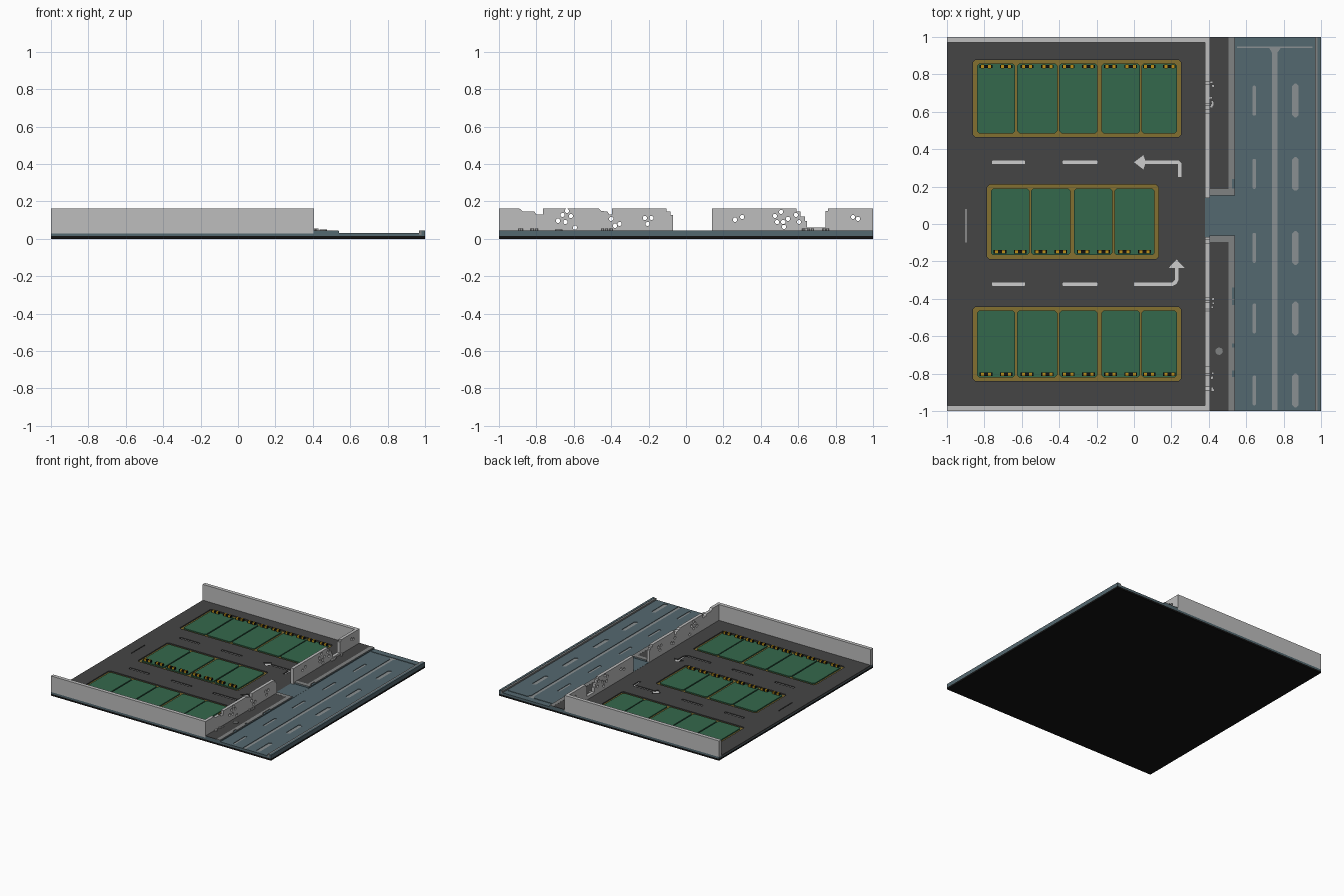
import bpy, bmesh, math, random
from mathutils import Vector

if "Cube" in bpy.data.objects:
    bpy.data.objects.remove(bpy.data.objects["Cube"], do_unlink=True)
random.seed(4)


def material(name, rgb):
    lin = [((c / 255 + 0.055) / 1.055) ** 2.4 if c > 10 else c / 255 / 12.92 for c in rgb]
    m = bpy.data.materials.new(name)
    m.use_nodes = True
    m.diffuse_color = (*lin, 1)
    bsdf = next(n for n in m.node_tree.nodes if n.type == 'BSDF_PRINCIPLED')
    bsdf.inputs["Base Color"].default_value = (*lin, 1)
    return m


BLACK = material("black", (18, 18, 18))
SLATE = material("slate road", (84, 104, 112))
ASPHALT = material("dark asphalt", (69, 69, 69))
GREEN = material("bay green", (52, 104, 76))
OCHRE = material("ochre line", (132, 112, 48))
YELLOW = material("stop yellow", (190, 145, 25))
CONCRETE = material("light concrete", (190, 190, 190))
KERB = material("kerb grey", (128, 130, 130))
WHITE = material("white paint", (205, 205, 205))
MARK = material("road mark grey", (138, 144, 146))


def add_prism(bm, pts, a, b, axis='z'):
    """Extrude an outline from a to b along an axis."""
    def place(p, t):
        return Vector((p[0], p[1], t)) if axis == 'z' else Vector((t, p[0], p[1]))
    lo = [bm.verts.new(place(p, a)) for p in pts]
    hi = [bm.verts.new(place(p, b)) for p in pts]
    n = len(pts)
    faces = [bm.faces.new(lo[::-1]), bm.faces.new(hi)]
    faces += [bm.faces.new((lo[i], lo[(i + 1) % n], hi[(i + 1) % n], hi[i])) for i in range(n)]
    bmesh.ops.recalc_face_normals(bm, faces=faces)
    return faces


def prisms(name, outlines, a, b, mat, axis='z'):
    bm = bmesh.new()
    for pts in outlines:
        add_prism(bm, pts, a, b, axis)
    mesh = bpy.data.meshes.new(name)
    bm.to_mesh(mesh)
    bm.free()
    if mat:
        mesh.materials.append(mat)
    ob = bpy.data.objects.new(name, mesh)
    bpy.context.collection.objects.link(ob)
    return ob


def rect(x0, x1, y0, y1, c=0):
    """Rectangle outline, with optional cut corners."""
    if not c:
        return [(x0, y0), (x1, y0), (x1, y1), (x0, y1)]
    return [(x0 + c, y0), (x1 - c, y0), (x1, y0 + c), (x1, y1 - c),
            (x1 - c, y1), (x0 + c, y1), (x0, y1 - c), (x0, y0 + c)]


def box(name, x0, x1, y0, y1, z0, z1, mat):
    return prisms(name, [rect(x0, x1, y0, y1)], z0, z1, mat)


def carve(target, outlines, a, b, axis='z'):
    """Cut outlines out of a part."""
    cutter = prisms("cutter", outlines, a, b, None, axis)
    cutter.hide_render = True
    mod = target.modifiers.new("carve", 'BOOLEAN')
    mod.operation, mod.solver, mod.object = 'DIFFERENCE', 'EXACT', cutter
    mod.use_self = True
    bpy.context.view_layer.objects.active = target
    bpy.ops.object.modifier_apply(modifier=mod.name)
    bpy.data.objects.remove(cutter, do_unlink=True)


FLOOR, TOP, PAVE, WALL = 0.022, 0.032, 0.046, 0.162

# Base layers
box("base_plate", -1, 1, -1, 1, 0, 0.015, BLACK)
box("sub_base", -1, 1, -1, 1, 0.015, FLOOR, SLATE)
deck = box("parking_deck", -1, 0.38, -0.97, 0.97, FLOOR, TOP, ASPHALT)
road = box("road", 0.54, 0.967, -1, 1, FLOOR, TOP, SLATE)
box("gate_road", 0.38, 0.54, -0.062, 0.152, FLOOR, TOP + 0.001, SLATE)

# Parking bays: ochre recess, green fields and striped wheel stops
LONG = [(-0.84, -0.635), (-0.625, -0.41), (-0.40, -0.195), (-0.175, 0.032), (0.04, 0.23)]
SHORT = [(-0.765, -0.56), (-0.55, -0.34), (-0.32, -0.115), (-0.105, 0.11)]
ROWS = [("back", LONG, 0.465, 0.878, 0.842), ("middle", SHORT, -0.187, 0.21, -0.148),
        ("front", LONG, -0.84, -0.443, -0.803)]
recesses = []
for label, bays, y0, y1, stop_y in ROWS:
    outer = rect(bays[0][0] - 0.02, bays[-1][1] + 0.02, y0, y1, 0.012)
    recesses.append(outer)
    prisms(label + "_bay_lines", [outer], FLOOR - 0.002, FLOOR + 0.001, OCHRE)
    prisms(label + "_bays", [rect(a, b, y0 + 0.02, y1 - 0.02, 0.012) for a, b in bays],
           FLOOR, TOP, GREEN)
    centres = [(a + b) / 2 + s * 0.054 for a, b in bays for s in (-1, 1)]
    prisms(label + "_wheel_stops", [rect(c - 0.034, c + 0.034, stop_y - 0.009, stop_y + 0.009)
                                    for c in centres], TOP - 0.001, TOP + 0.016, BLACK)
    prisms(label + "_stop_bands", [rect(c + s - 0.008, c + s + 0.008, stop_y - 0.010, stop_y + 0.010)
                                   for c in centres for s in (-0.019, 0.019)],
           TOP - 0.001, TOP + 0.017, YELLOW)

# White lane marks in the deck
lanes = [rect(a, b, y - 0.01, y + 0.01, 0.004) for y in (0.33, -0.322)
         for a, b in ((-0.76, -0.582), (-0.382, -0.195))]
lanes.append(rect(-0.902, -0.895, -0.1, 0.08))
lanes.append([(0.235, 0.25), (0.253, 0.25), (0.253, 0.325), (0.24, 0.34), (0.06, 0.34),
              (0.05, 0.368), (0.0, 0.33), (0.05, 0.292), (0.06, 0.32), (0.235, 0.32)])
lanes.append([(0.0, -0.332), (0.205, -0.332), (0.228, -0.32), (0.238, -0.30), (0.238, -0.235),
              (0.27, -0.235), (0.228, -0.19), (0.185, -0.235), (0.218, -0.235),
              (0.218, -0.30), (0.205, -0.312), (0.0, -0.312)])
prisms("lane_marks", lanes, FLOOR - 0.002, FLOOR + 0.002, WHITE)
carve(deck, recesses + lanes, FLOOR - 0.01, TOP + 0.02)

# Road marks, shallow recesses
centre_line = [(0.738, -0.995), (0.766, -0.995), (0.766, 0.915), (0.785, 0.942), (0.955, 0.942),
               (0.955, 0.95), (0.55, 0.95), (0.55, 0.942), (0.722, 0.942), (0.738, 0.915)]
dashes = []
for y in (0.66, 0.268, -0.128, -0.505, -0.89):
    dashes.append(rect(0.846, 0.880, y - 0.09, y + 0.09, 0.012))
    dashes.append(rect(0.633, 0.653, y - 0.08, y + 0.08, 0.006))
prisms("road_marks", [centre_line] + dashes, FLOOR, TOP - 0.004, MARK)
carve(road, [centre_line] + dashes, FLOOR + 0.002, TOP + 0.02)

# Outer road edge
box("road_edge", 0.982, 1, -1, 1, FLOOR, PAVE, SLATE)
box("road_edge_kerb", 0.967, 0.982, -1, 1, FLOOR, PAVE - 0.002, KERB)

# Pavement islands with kerbs, either side of the gate
for label, y0, y1, gate in (("back", 0.152, 1, 0.152), ("front", -1, -0.062, -0.062)):
    s = 1 if label == "back" else -1
    box(label + "_island", 0.405, 0.54, y0, y1, FLOOR, PAVE - 0.005, SLATE)
    g0, g1 = sorted((gate, gate + s * 0.034))
    p0, p1 = sorted((gate + s * 0.034, s))
    box(label + "_pavement", 0.405, 0.505, p0, p1, PAVE - 0.005, PAVE - 0.001, ASPHALT)
    kerb = box(label + "_kerb", 0.505, 0.538, y0, y1, PAVE - 0.005, PAVE, KERB)
    box(label + "_gate_kerb", 0.405, 0.505, g0, g1, PAVE - 0.005, PAVE, KERB)
    # Chipped kerb edge
    chips = [(0.21, 0.02), (0.23, 0.01)] if s > 0 else \
        [(-0.37, 0.03), (-0.42, 0.014), (-0.65, 0.01), (-0.80, 0.018)]
    carve(kerb, [rect(0.524, 0.56, y - h, y + h) for y, h in chips], PAVE - 0.02, PAVE + 0.01)

# Manhole in the front pavement
disc = [(0.455 + 0.02 * math.cos(i * math.pi / 6), -0.68 + 0.02 * math.sin(i * math.pi / 6))
        for i in range(12)]
prisms("manhole_cover", [disc], PAVE - 0.002, PAVE + 0.004, KERB)

# Side walls
for label, y0, y1 in (("front", -1, -0.97), ("back", 0.97, 1)):
    box(label + "_wall_footing", -1, 0.405, y0, y1, FLOOR, 0.03, SLATE)
    box(label + "_wall", -1, 0.38, y0, y1, 0.03, WALL, CONCRETE)

# Damaged gate walls: stepped outline with bullet holes
Z0 = 0.03
front_profile = [(-1, Z0), (-0.07, Z0), (-0.07, 0.128), (-0.082, 0.128), (-0.082, 0.145),
                 (-0.105, 0.145), (-0.105, WALL), (-0.395, WALL), (-0.395, 0.13), (-0.41, 0.13),
                 (-0.42, 0.145), (-0.455, 0.15), (-0.465, WALL), (-0.765, WALL), (-0.765, 0.13),
                 (-0.80, 0.13), (-0.81, 0.145), (-0.87, 0.145), (-0.89, WALL), (-1, WALL)]
back_profile = [(0.14, Z0), (1, Z0), (1, WALL), (0.76, WALL), (0.76, 0.148), (0.745, 0.148),
                (0.745, 0.06), (0.648, 0.06), (0.648, 0.095), (0.635, 0.095), (0.635, 0.12),
                (0.612, 0.12), (0.612, 0.145), (0.59, 0.145), (0.59, WALL), (0.14, WALL)]
front_holes = [(-0.66, 0.128), (-0.645, 0.09), (-0.615, 0.122), (-0.594, 0.06), (-0.685, 0.097),
               (-0.22, 0.112), (-0.205, 0.08), (-0.185, 0.112), (-0.40, 0.107),
               (-0.38, 0.07), (-0.355, 0.08), (-0.637, 0.15)]
back_holes = [(0.262, 0.102), (0.30, 0.117), (0.475, 0.123), (0.508, 0.144), (0.487, 0.09),
              (0.52, 0.09), (0.545, 0.107), (0.524, 0.064), (0.588, 0.128), (0.604, 0.09),
              (0.893, 0.117), (0.92, 0.107)]
for label, profile, holes in (("front", front_profile, front_holes),
                              ("back", back_profile, back_holes)):
    wall = prisms(label + "_gate_wall", [profile], 0.38, 0.405, CONCRETE, 'x')
    octagons = [[(y + 0.012 * math.cos((i + 0.5) * math.pi / 4),
                  z + 0.012 * math.sin((i + 0.5) * math.pi / 4)) for i in range(8)]
                for y, z in holes]
    carve(wall, octagons, 0.36, 0.43, 'x')
box("gate_wall_footing", 0.38, 0.405, -1, -0.062, FLOOR, Z0, SLATE)
box("gate_wall_footing_back", 0.38, 0.405, 0.152, 1, FLOOR, Z0, SLATE)

# Rubble below the broken wall sections
rubble = []
for yc, spread, count in ((0.69, 0.08, 10), (-0.84, 0.06, 6), (-0.43, 0.04, 4)):
    for _ in range(count):
        x, y, r = 0.412 + random.random() * 0.012, yc + random.uniform(-spread, spread), 0.007
        rubble.append(rect(x - r, x + r, y - r, y + r, 0.003))
prisms("wall_rubble", rubble, PAVE - 0.002, PAVE + 0.009, CONCRETE)
